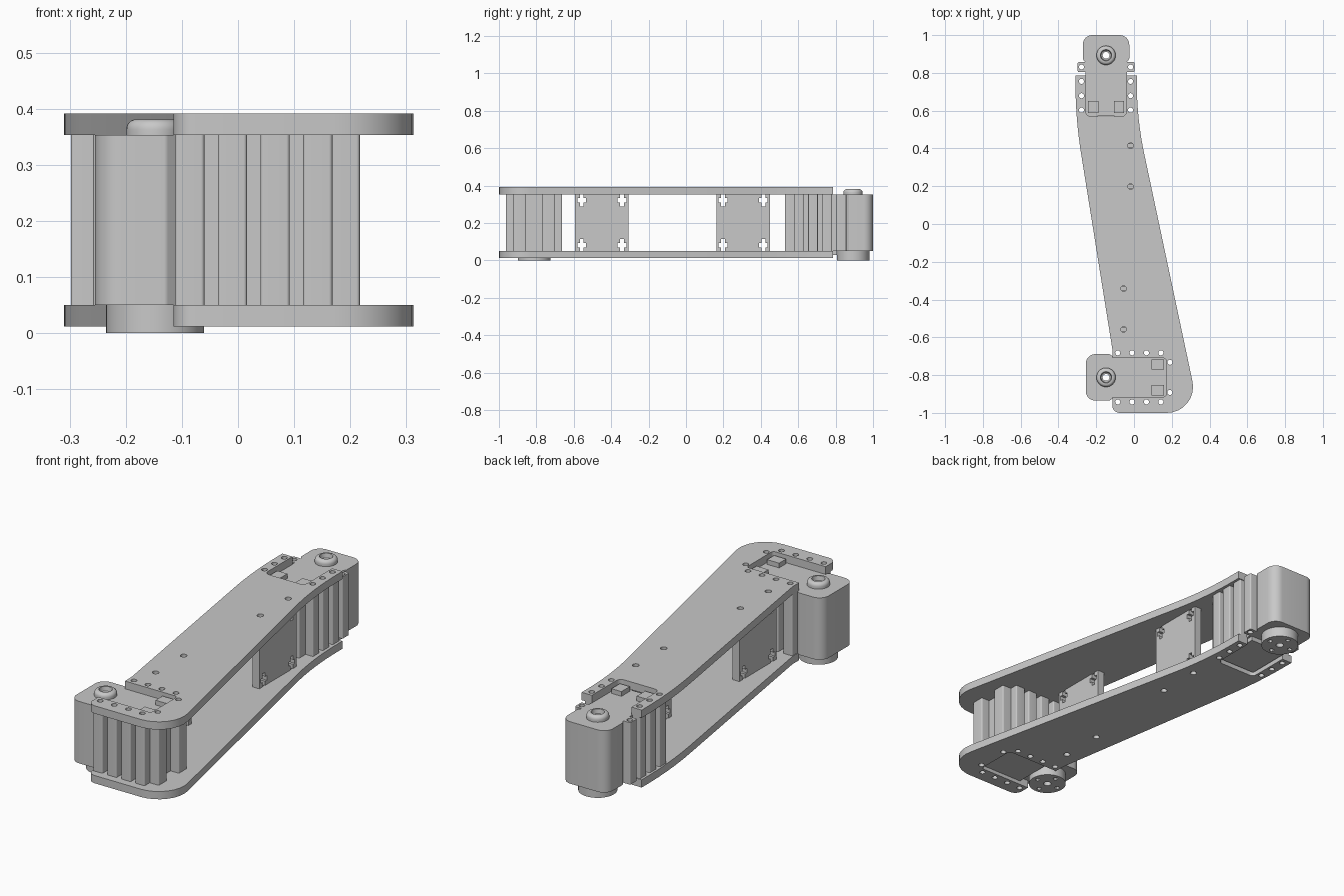
import bpy, bmesh
from math import sin, cos, tan, pi, radians
from mathutils import Vector

cube = bpy.data.objects.get("Cube")
if cube:
    bpy.data.objects.remove(cube, do_unlink=True)

grey = bpy.data.materials.new("plain grey")
grey.use_nodes = True
grey.diffuse_color = (0.58, 0.58, 0.58, 1)
grey.node_tree.nodes["Principled BSDF"].inputs["Base Color"].default_value = grey.diffuse_color

LOW, HIGH, THICK = 0.05, 0.353, 0.038   # inner faces of the side plates


def circle(x, y, r, n=20):
    return [(x + r * cos(2 * pi * i / n), y + r * sin(2 * pi * i / n)) for i in range(n)]


def fillet(corners, steps=8):
    """Round each (x, y, radius) corner of a closed outline."""
    out = []
    for i, (x, y, r) in enumerate(corners):
        p = Vector((x, y))
        if r == 0:
            out.append((x, y))
            continue
        a = (Vector(corners[i - 1][:2]) - p).normalized()
        b = (Vector(corners[(i + 1) % len(corners)][:2]) - p).normalized()
        half = a.angle(b) / 2
        centre = p + (a + b).normalized() * (r / sin(half))
        start = (p + a * (r / tan(half)) - centre).normalized()
        end = (p + b * (r / tan(half)) - centre).normalized()
        for k in range(steps + 1):
            out.append(tuple(centre + r * start.slerp(end, k / steps)))
    return out


def finish(ob):
    ob.data.materials.clear()
    ob.data.materials.append(grey)
    bpy.ops.object.select_all(action='DESELECT')
    ob.select_set(True)
    bpy.context.view_layer.objects.active = ob
    bpy.ops.object.shade_smooth_by_angle(angle=radians(30))
    return ob


def extrude(name, loops, z0, z1, loc=(0, 0), turn=0):
    """Extrude an outline (first loop) with holes (other loops)."""
    cu = bpy.data.curves.new(name, 'CURVE')
    cu.dimensions, cu.fill_mode, cu.extrude = '2D', 'BOTH', (z1 - z0) / 2
    for pts in loops:
        sp = cu.splines.new('POLY')
        sp.points.add(len(pts) - 1)
        for point, (x, y) in zip(sp.points, pts):
            point.co = (x, y, 0, 1)
        sp.use_cyclic_u = True
    ob = bpy.data.objects.new(name, cu)
    bpy.context.collection.objects.link(ob)
    ob.location = (*loc, (z0 + z1) / 2)
    ob.rotation_euler.z = turn
    bpy.ops.object.select_all(action='DESELECT')
    ob.select_set(True)
    bpy.context.view_layer.objects.active = ob
    bpy.ops.object.convert(target='MESH')
    ob = bpy.context.view_layer.objects.active
    bm = bmesh.new()
    bm.from_mesh(ob.data)
    bmesh.ops.remove_doubles(bm, verts=bm.verts, dist=0.0001)
    bmesh.ops.recalc_face_normals(bm, faces=bm.faces)
    bm.to_mesh(ob.data)
    bm.free()
    return finish(ob)


def lathe(name, profile, loc, n=32):
    """Revolve a closed (radius, z) profile."""
    bm = bmesh.new()
    rings = [[bm.verts.new((r * cos(2 * pi * i / n), r * sin(2 * pi * i / n), z))
              for i in range(n)] for r, z in profile]
    for j, ring in enumerate(rings):
        nxt = rings[(j + 1) % len(rings)]
        for i in range(n):
            k = (i + 1) % n
            bm.faces.new((ring[i], ring[k], nxt[k], nxt[i]))
    bmesh.ops.recalc_face_normals(bm, faces=bm.faces)
    me = bpy.data.meshes.new(name)
    bm.to_mesh(me)
    bm.free()
    ob = bpy.data.objects.new(name, me)
    bpy.context.collection.objects.link(ob)
    ob.location = (*loc, 0)
    return finish(ob)


def box_loop(x, y, w, h):
    return [(x - w / 2, y - h / 2), (x + w / 2, y - h / 2),
            (x + w / 2, y + h / 2), (x - w / 2, y + h / 2)]


# Motor layout: horn axis at the origin, body running along local +x
RIBS = [0.062 + 0.076 * i for i in range(4)]
RIM, END, HOLE = 0.13, 0.338, 0.0135
LOWER, UPPER = (-0.148, -0.812), (-0.148, 0.893)


def motor(label, loc, turn):
    # ribbed casing outline, one half then mirrored
    half = [(-0.107, 0.123, 0.05), (0.02, 0.123, 0.012), (0.036, 0.11, 0)]
    for u in RIBS:
        half += [(u - 0.026, 0.11, 0), (u - 0.026, 0.15, 0.006),
                 (u + 0.026, 0.15, 0.006), (u + 0.026, 0.11, 0)]
    half += [(0.365, 0.11, 0.006), (0.365, 0.045, 0.006), (0.32, 0.045, 0)]
    half.pop(2)
    outline = fillet(half + [(u, -v, r) for u, v, r in reversed(half)])
    holes = [circle(u, s * RIM, HOLE) for u in RIBS for s in (-1, 1)]
    holes += [circle(END, s * 0.08, HOLE) for s in (-1, 1)]
    holes.append(circle(0, 0, 0.018))
    extrude(label + "_motor_casing", [outline] + holes, LOW, HIGH, loc, turn)
    # raised floor pad and connector sockets
    extrude(label + "_motor_pad", [box_loop(0.2, 0, 0.23, 0.2)], 0.028, LOW + 0.001, loc, turn)
    for side, s in (("left", 1), ("right", -1)):
        extrude(label + "_socket_" + side, [box_loop(0.274, s * 0.068, 0.065, 0.054)],
                HIGH - 0.002, 0.376, loc, turn)
    # output horn below, bearing collar above
    bolts = [circle(0.06 * cos(a * pi / 2), 0.06 * sin(a * pi / 2), 0.011, 12) for a in range(4)]
    extrude(label + "_horn", [circle(0, 0, 0.087, 40), circle(0, 0, 0.018)] + bolts,
            0, LOW, loc, turn)
    bevel = [(0.034 + 0.017 * cos(a), 0.363 + 0.018 * sin(a))
             for a in [k * pi / 12 for k in range(7)]]
    lathe(label + "_collar", [(0.018, HIGH), (0.051, HIGH)] + bevel
          + [(0.03, 0.381), (0.026, 0.36), (0.018, 0.358)], loc)


motor("lower", LOWER, 0)
motor("upper", UPPER, -pi / 2)

# Side plates: curved arm with a notch for each motor
plate = fillet([
    (-0.31, 0.785, 0), (-0.31, 0.56, 2.4), (-0.115, -0.66, 0),
    (-0.115, -0.71, 0), (0.17, -0.71, 0.015), (0.17, -0.915, 0.015), (-0.115, -0.915, 0),
    (-0.115, -1, 0.04), (0.345, -1, 0.138), (0.015, 0.556, 1.8), (0.015, 0.785, 0),
    (-0.04, 0.785, 0), (-0.04, 0.57, 0.025), (-0.255, 0.57, 0.025), (-0.255, 0.785, 0)])
SPACERS = (("lower_spacer", -0.055, -0.45), ("upper_spacer", -0.018, 0.306))
PITCH = 0.108
holes = []
for s in (-1, 1):
    holes += [circle(LOWER[0] + u, LOWER[1] + s * RIM, HOLE) for u in RIBS]
    holes += [circle(UPPER[0] + s * RIM, UPPER[1] - u, HOLE) for u in RIBS[1:]]
    holes.append(circle(LOWER[0] + END, LOWER[1] + s * 0.08, HOLE))
    holes += [circle(x, y + s * PITCH, 0.015) for _, x, y in SPACERS]
extrude("bottom_plate", [plate] + holes, LOW - THICK, LOW)
extrude("top_plate", [plate] + holes, HIGH, HIGH + THICK)

# Upright spacers with cross-shaped nut slots on both edges
h = (HIGH - LOW) / 2
slot = [(-0.01, 0), (-0.01, 0.02), (-0.023, 0.02), (-0.023, 0.043), (-0.01, 0.043), (-0.01, 0.064)]
slot += [(-a, d) for a, d in reversed(slot)]
edge = [(-0.143, h)] + [(s * PITCH + a, h - d) for s in (-1, 1) for a, d in slot] + [(0.143, h)]
for name, x, y in SPACERS:
    ob = extrude(name, [edge + [(-a, -b) for a, b in edge]], -THICK / 2, THICK / 2)
    ob.rotation_euler = (pi / 2, 0, pi / 2)
    ob.location = (x, y, (LOW + HIGH) / 2)
